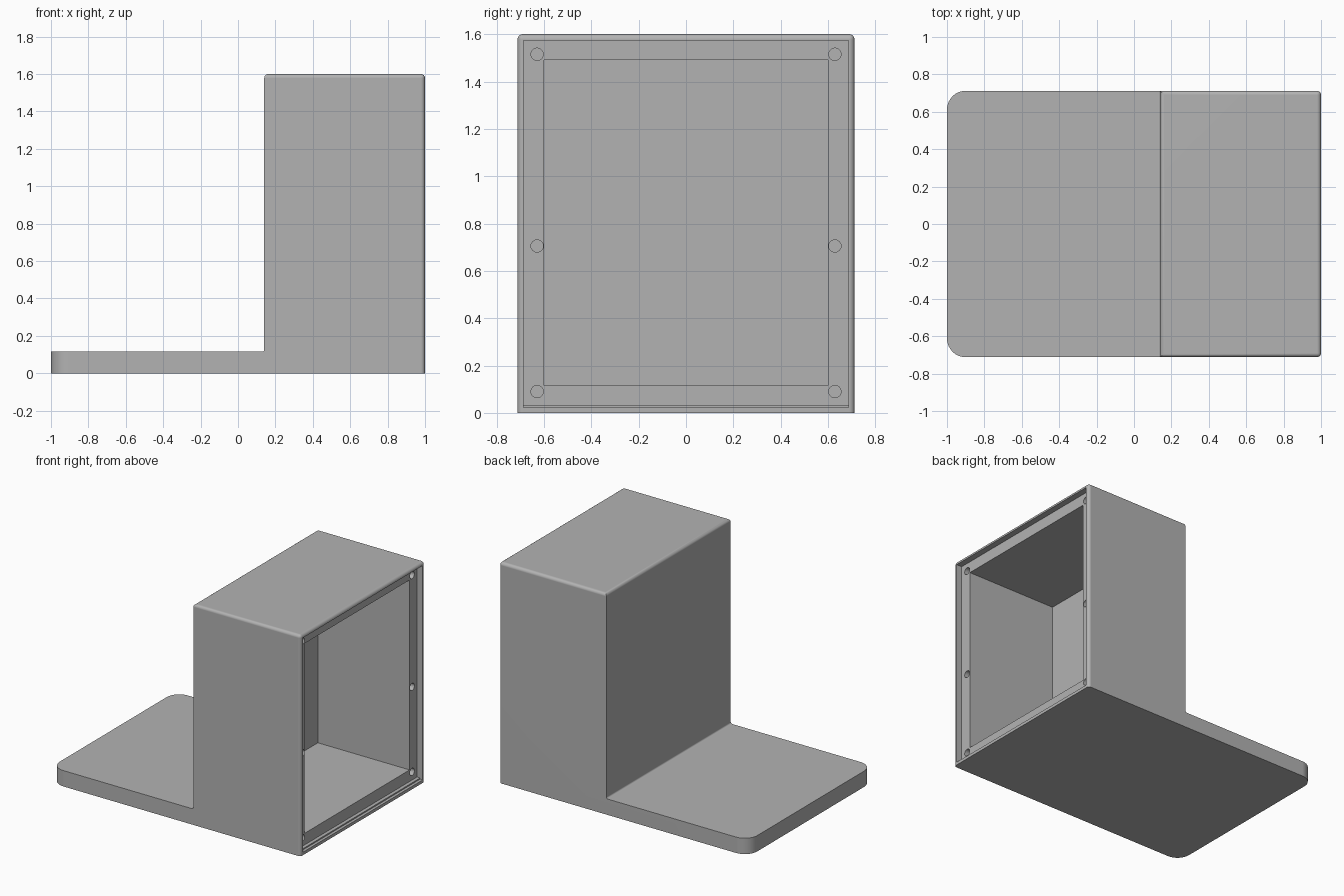
import bpy
import bmesh
import math
from mathutils import Matrix, Vector

cube = bpy.data.objects.get("Cube")
if cube:
    bpy.data.objects.remove(cube, do_unlink=True)

WIDTH = 0.712        # half width in y
PLATE = 0.115        # base plate height
STEP = 0.14          # rear wall of the housing
TOP = 1.6

grey = bpy.data.materials.new("matte grey")
grey.use_nodes = True
colour = (0.45, 0.45, 0.45, 1)
grey.diffuse_color = colour
grey.node_tree.nodes["Principled BSDF"].inputs["Base Color"].default_value = colour


def add_object(name, bm):
    bmesh.ops.recalc_face_normals(bm, faces=bm.faces)
    mesh = bpy.data.meshes.new(name)
    bm.to_mesh(mesh)
    bm.free()
    mesh.materials.append(grey)
    obj = bpy.data.objects.new(name, mesh)
    bpy.context.collection.objects.link(obj)
    return obj


def box(name, low, high):
    bm = bmesh.new()
    low, high = Vector(low), Vector(high)
    size = Matrix.Diagonal((high - low).to_4d())
    bmesh.ops.create_cube(bm, size=1, matrix=Matrix.Translation((low + high) / 2) @ size)
    return add_object(name, bm)


def round_edges(bm, rule, radius, segments):
    edges = [e for e in bm.edges if rule(*(v.co for v in e.verts))]
    bmesh.ops.bevel(bm, geom=edges, offset=radius, offset_type='OFFSET',
                    segments=segments, profile=0.5, affect='EDGES')


def both_at(axis, value):
    return lambda a, b: abs(a[axis] - value) < 1e-4 and abs(b[axis] - value) < 1e-4


# L-shaped body, extruded across the width
bm = bmesh.new()
profile = [(-1, 0), (1, 0), (1, TOP), (STEP, TOP), (STEP, PLATE), (-1, PLATE)]
side = bm.faces.new([bm.verts.new((x, -WIDTH, z)) for x, z in profile])
extruded = bmesh.ops.extrude_face_region(bm, geom=[side])
bmesh.ops.translate(bm, vec=(0, 2 * WIDTH, 0),
                    verts=[v for v in extruded["geom"] if isinstance(v, bmesh.types.BMVert)])
bmesh.ops.recalc_face_normals(bm, faces=bm.faces)

# Rounded plate corners, inner fillet, then rounded housing edges
at_tip, at_step, at_front = (both_at(0, x) for x in (-1, STEP, 1))
at_plate, at_top = both_at(2, PLATE), both_at(2, TOP)
round_edges(bm, lambda a, b: at_tip(a, b) and abs(a.z - b.z) > 0.05, 0.1, 8)
round_edges(bm, lambda a, b: at_step(a, b) and at_plate(a, b), 0.012, 3)
round_edges(bm, lambda a, b: at_top(a, b) or (at_front(a, b) and abs(a.z - b.z) > 1),
            0.022, 4)
body = add_object("housing_with_base", bm)

# Cutters: cover recess, main cavity and screw holes
cutters = [
    box("recess_cutter", (0.955, -0.686, 0.022), (1.1, 0.686, 1.574)),
    box("cavity_cutter", (0.22, -0.6, PLATE), (1.1, 0.6, 1.49)),
]
for y in (-0.629, 0.629):
    for z in (0.09, 0.705, 1.515):
        bm = bmesh.new()
        place = Matrix.Translation((0.9, y, z)) @ Matrix.Rotation(math.pi / 2, 4, 'Y')
        bmesh.ops.create_cone(bm, cap_ends=True, segments=24, radius1=0.026,
                              radius2=0.026, depth=0.3, matrix=place)
        cutters.append(add_object("screw_hole_cutter", bm))

bpy.context.view_layer.objects.active = body
for cutter in cutters:
    cutter.hide_render = True
    cut = body.modifiers.new("cut", 'BOOLEAN')
    cut.operation = 'DIFFERENCE'
    cut.solver = 'EXACT'
    cut.object = cutter
    bpy.ops.object.modifier_apply(modifier=cut.name)
    bpy.data.objects.remove(cutter, do_unlink=True)

# Low sill along the bottom of the recess
box("recess_sill", (0.95, -0.686, 0.015), (0.98, 0.686, 0.031))

# Smooth fillets with clean flat faces
bpy.ops.object.select_all(action='DESELECT')
body.select_set(True)
bpy.context.view_layer.objects.active = body
bpy.ops.object.shade_smooth_by_angle(angle=math.radians(35))
normals = body.modifiers.new("flat_face_normals", 'WEIGHTED_NORMAL')
normals.keep_sharp = True
